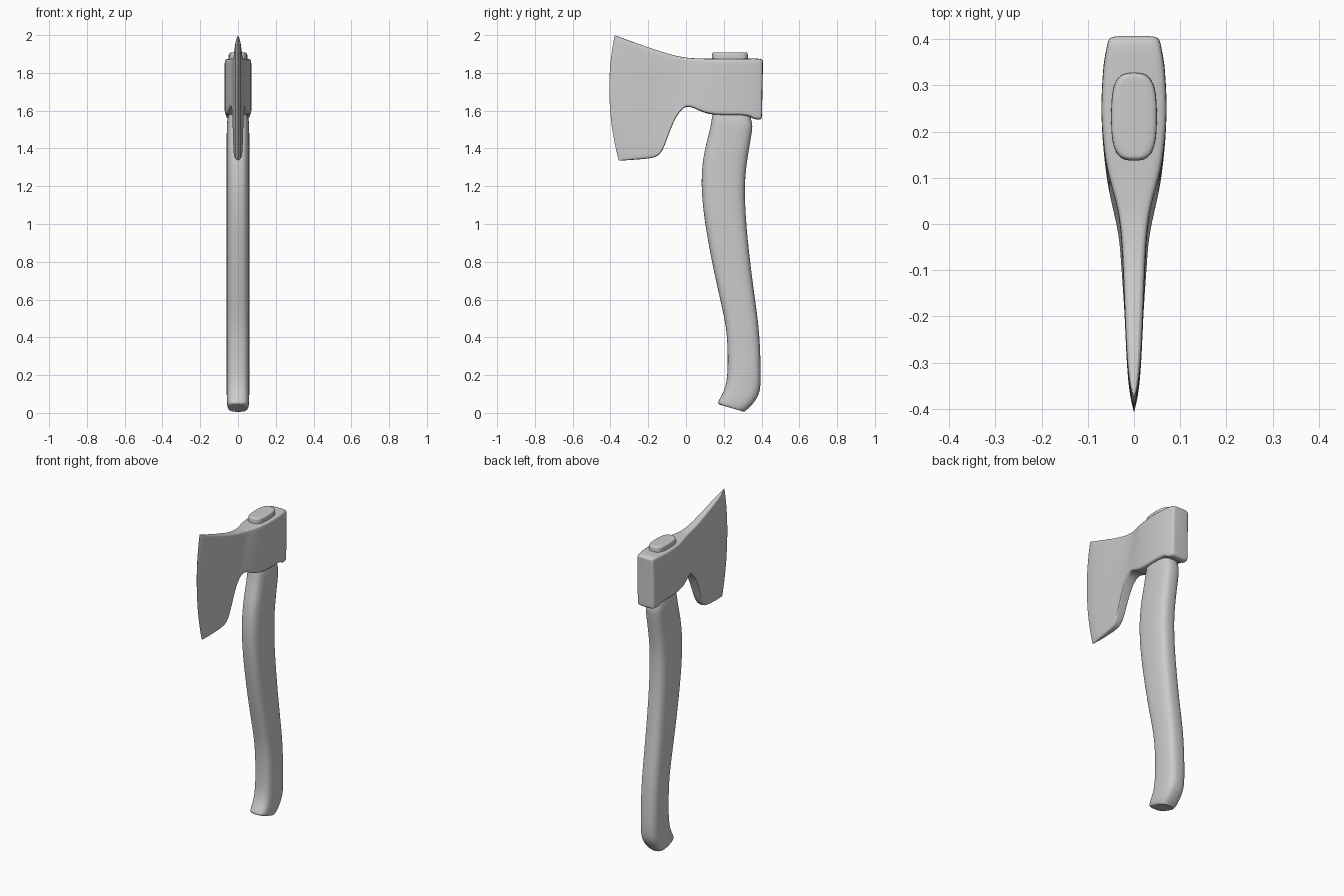
import bpy, bmesh, math


def loft(name, rings, levels=2):
    """Skin mirrored rings (right side going up, then left side going down)."""
    bm = bmesh.new()
    vs = [[bm.verts.new(p) for p in r] for r in rings]
    n = len(rings[0])
    for a, b in zip(vs, vs[1:]):
        for i in range(n):
            j = (i + 1) % n
            bm.faces.new((a[i], a[j], b[j], b[i]))
    for r in (vs[0], vs[-1]):
        for i in range(n // 2 - 1):
            bm.faces.new((r[i], r[i + 1], r[n - 2 - i], r[n - 1 - i]))
    bmesh.ops.recalc_face_normals(bm, faces=bm.faces)
    me = bpy.data.meshes.new(name)
    bm.to_mesh(me)
    bm.free()
    ob = bpy.data.objects.new(name, me)
    bpy.context.collection.objects.link(ob)
    mod = ob.modifiers.new("Smooth", 'SUBSURF')
    mod.levels = mod.render_levels = levels
    bpy.ops.object.select_all(action='DESELECT')
    ob.select_set(True)
    bpy.context.view_layer.objects.active = ob
    bpy.ops.object.shade_smooth_by_angle(angle=math.radians(40))
    return ob


# Axe head: stations from cutting edge to poll
# (top y, top z, bottom y, bottom z, half thickness, forward bow)
stations = [
    (-.377, 2.0, -.355, 1.335, .0006, -.044),
    (-.374, 1.999, -.352, 1.335, .0015, -.044),
    (-.335, 1.984, -.31, 1.337, .014, -.03),
    (-.20, 1.935, -.20, 1.345, .020, 0),
    (-.10, 1.903, -.145, 1.356, .024, 0),
    (-.05, 1.890, -.118, 1.40, .026, 0),
    (-.02, 1.885, -.09, 1.48, .028, 0),
    (.00, 1.881, -.06, 1.555, .030, 0),
    (.03, 1.878, -.025, 1.607, .034, 0),
    (.06, 1.877, .01, 1.628, .041, 0),
    (.10, 1.876, .06, 1.605, .053, 0),
    (.14, 1.876, .12, 1.577, .063, 0),
    (.24, 1.876, .24, 1.575, .073, 0),
    (.33, 1.876, .335, 1.575, .067, 0),
    (.35, 1.876, .352, 1.556, .065, 0),
    (.385, 1.876, .385, 1.551, .059, 0),
    (.402, 1.872, .398, 1.555, .055, 0),
    (.408, 1.862, .402, 1.568, .046, 0),
]
levels = [(0, .8), (.02, 1), (.12, 1), (.35, 1), (.65, 1), (.88, 1), (.98, 1), (1, .8)]
rings = []
for ty, tz, by, bz, w, bow in stations:
    side = [(w * f, by + (ty - by) * t + bow * 4 * t * (1 - t), bz + (tz - bz) * t)
            for t, f in levels]
    rings.append(side + [(-x, y, z) for x, y, z in reversed(side)])
loft("axe_head", rings)

# Handle: (front y, front z, back y, back z, half width), butt to top
path = [
    (.20, .037, .315, .008, .035),
    (.172, .045, .30, .003, .05),
    (.168, .058, .33, .022, .058),
    (.197, .10, .385, .085, .059),
    (.224, .18, .398, .16, .059),
    (.222, .38, .389, .40, .059),
    (.207, .50, .376, .52, .059),
    (.158, .70, .347, .72, .059),
    (.10, 1.0, .315, 1.0, .059),
    (.078, 1.22, .306, 1.22, .059),
    (.095, 1.38, .325, 1.36, .059),
    (.13, 1.50, .347, 1.48, .059),
    (.138, 1.56, .352, 1.53, .058),
    (.143, 1.585, .34, 1.56, .05),
    (.14, 1.65, .327, 1.65, .048),
    (.138, 1.87, .327, 1.87, .049),
    (.138, 1.902, .327, 1.902, .049),
    (.145, 1.909, .32, 1.909, .044),
]
rings = []
for fy, fz, by, bz, w in path:
    side = []
    for k in range(8):
        a = math.pi * (k + .5) / 8
        c, s = math.cos(a), math.sin(a)
        u = .5 - .5 * math.copysign(abs(c) ** .65, c) * 1.03
        side.append((w * s ** .65 * 1.03, fy + (by - fy) * u, fz + (bz - fz) * u))
    rings.append(side + [(-x, y, z) for x, y, z in reversed(side)])
loft("handle", rings)
